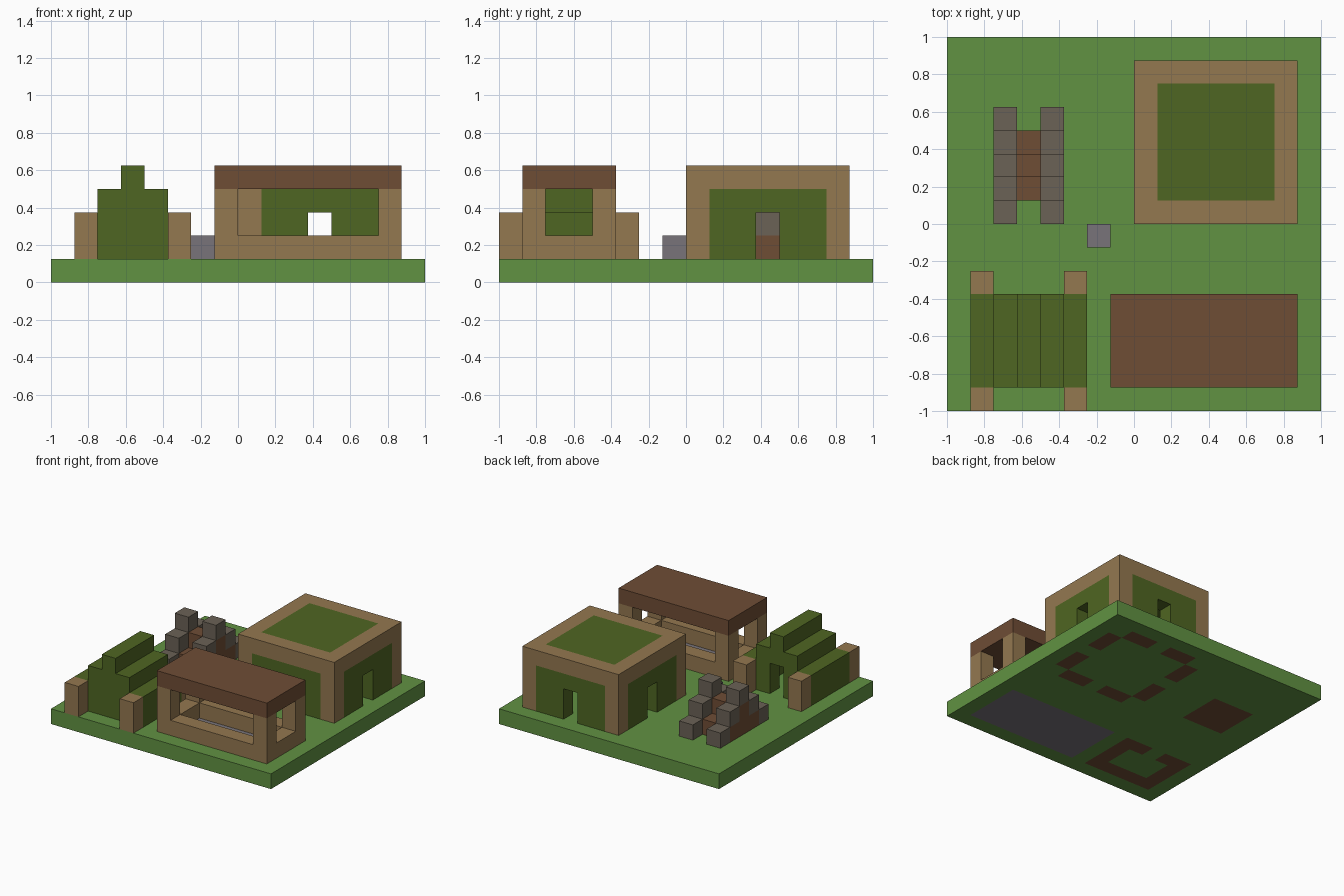
import bpy
import bmesh
from math import radians
from mathutils import Vector

default = bpy.data.objects.get("Cube")
if default:
    bpy.data.objects.remove(default, do_unlink=True)

CELL = 0.125


def srgb(r, g, b):
    return tuple((c / 255 / 12.92) if c < 11 else ((c / 255 + 0.055) / 1.055) ** 2.4
                 for c in (r, g, b)) + (1.0,)


def material(name, rgb):
    mat = bpy.data.materials.new(name)
    mat.use_nodes = True
    mat.diffuse_color = srgb(*rgb)
    bsdf = mat.node_tree.nodes["Principled BSDF"]
    bsdf.inputs["Base Color"].default_value = mat.diffuse_color
    bsdf.inputs["Roughness"].default_value = 0.9
    return mat


GRASS = material("grass green", (97, 146, 66))
TIMBER = material("tan timber", (148, 120, 80))
LEAF = material("leaf green", (79, 102, 34))
BROWN = material("earth brown", (111, 77, 53))
STONE = material("cool grey stone", (121, 116, 122))
COBBLE = material("warm grey cobble", (107, 98, 86))

AXES = [Vector(v) for v in ((1, 0, 0), (0, 1, 0), (0, 0, 1))]


class Blocks:
    """A set of coloured cubes that becomes one clean shell."""

    def __init__(self):
        self.cells = {}

    def fill(self, mat, xs, ys, zs):
        # inclusive cell ranges; mat None carves the cells away
        for x in range(xs[0], xs[1] + 1):
            for y in range(ys[0], ys[1] + 1):
                for z in range(zs[0], zs[1] + 1):
                    if mat:
                        self.cells[x, y, z] = mat
                    else:
                        self.cells.pop((x, y, z), None)

    def build(self, name, face_rule=None):
        bm = bmesh.new()
        mats = []
        for cell, mat in self.cells.items():
            centre = Vector(cell) + Vector((0.5, 0.5, 0.5))
            for n, axis in enumerate(AXES):
                for sign in (1, -1):
                    normal = axis * sign
                    if tuple(int(c) for c in Vector(cell) + normal) in self.cells:
                        continue
                    u = AXES[(n + 1) % 3] / 2
                    v = AXES[(n + 2) % 3] / 2 * sign
                    mid = centre + normal / 2
                    corners = (mid - u - v, mid + u - v, mid + u + v, mid - u + v)
                    face = bm.faces.new([bm.verts.new(p * CELL - Vector((1, 1, 0)))
                                         for p in corners])
                    used = face_rule(cell, normal, mat) if face_rule else mat
                    if used not in mats:
                        mats.append(used)
                    face.material_index = mats.index(used)
        bmesh.ops.remove_doubles(bm, verts=bm.verts, dist=0.001)
        bmesh.ops.dissolve_limit(bm, angle_limit=radians(1), verts=bm.verts,
                                 edges=bm.edges, delimit={"MATERIAL"})
        mesh = bpy.data.meshes.new(name)
        bm.to_mesh(mesh)
        bm.free()
        for mat in mats:
            mesh.materials.append(mat)
        obj = bpy.data.objects.new(name, mesh)
        bpy.context.collection.objects.link(obj)
        return obj


# House: timber frame, leaf panels and a doorway in each wall
house = Blocks()
house.fill(TIMBER, (8, 14), (8, 14), (1, 4))
house.fill(LEAF, (9, 13), (8, 14), (1, 3))
house.fill(LEAF, (8, 14), (9, 13), (1, 3))
house.fill(LEAF, (9, 13), (9, 13), (4, 4))
house.fill(None, (9, 13), (9, 13), (1, 3))
house.fill(None, (11, 11), (8, 14), (1, 2))
house.fill(None, (8, 14), (11, 11), (1, 2))
house.build("house")

# Market stall: counter ring, corner posts, flat roof
stall = Blocks()
stall.fill(TIMBER, (7, 14), (1, 4), (1, 3))
stall.fill(None, (8, 13), (2, 3), (1, 1))
stall.fill(None, (8, 13), (1, 4), (2, 3))
stall.fill(None, (7, 14), (2, 3), (2, 3))
stall.fill(BROWN, (7, 14), (1, 4), (4, 4))
stall.build("market_stall")

# Tent: stepped leaf gable, hollow, open at the back
tent = Blocks()
tent.fill(LEAF, (1, 5), (1, 4), (1, 2))
tent.fill(LEAF, (2, 4), (1, 4), (3, 3))
tent.fill(LEAF, (3, 3), (1, 4), (4, 4))
tent.fill(None, (2, 4), (2, 3), (1, 2))
tent.fill(None, (3, 3), (2, 3), (3, 3))
tent.fill(None, (3, 3), (4, 4), (1, 2))
tent.build("tent")

for side, x in (("right", 1), ("left", 5)):
    for end, y in (("front", 0), ("back", 5)):
        post = Blocks()
        post.fill(TIMBER, (x, x), (y, y), (1, 2))
        post.build(f"tent_post_{end}_{side}")

# Stepped mound: cobble stairs over earth on both sides of a lower ridge
mound = Blocks()
for step, y in enumerate((8, 9, 10, 11, 12)):
    top = 3 - abs(step - 2)
    for x in (2, 4):
        mound.fill(BROWN, (x, x), (y, y), (1, top))
        mound.fill(COBBLE, (x, x), (y, y), (top, top))
    if top > 1:
        mound.fill(BROWN, (3, 3), (y, y), (1, top - 1))
mound.build("stepped_mound")

# Single stone block
stone = Blocks()
stone.fill(STONE, (6, 6), (7, 7), (1, 1))
stone.build("stone_block")

# Ground: grass slab, stone stall floor, bare earth below the walls
ground = Blocks()
ground.fill(GRASS, (0, 15), (0, 15), (0, 0))
ground.fill(STONE, (7, 14), (1, 4), (0, 0))
for part in (house, tent, mound):
    for x, y, z in part.cells:
        if z == 1 and part.cells[x, y, z] in (LEAF, BROWN):
            ground.cells[x, y, 0] = BROWN


def ground_rule(cell, normal, mat):
    return GRASS if mat == BROWN and normal.z > 0 else mat


ground.build("ground", ground_rule)
